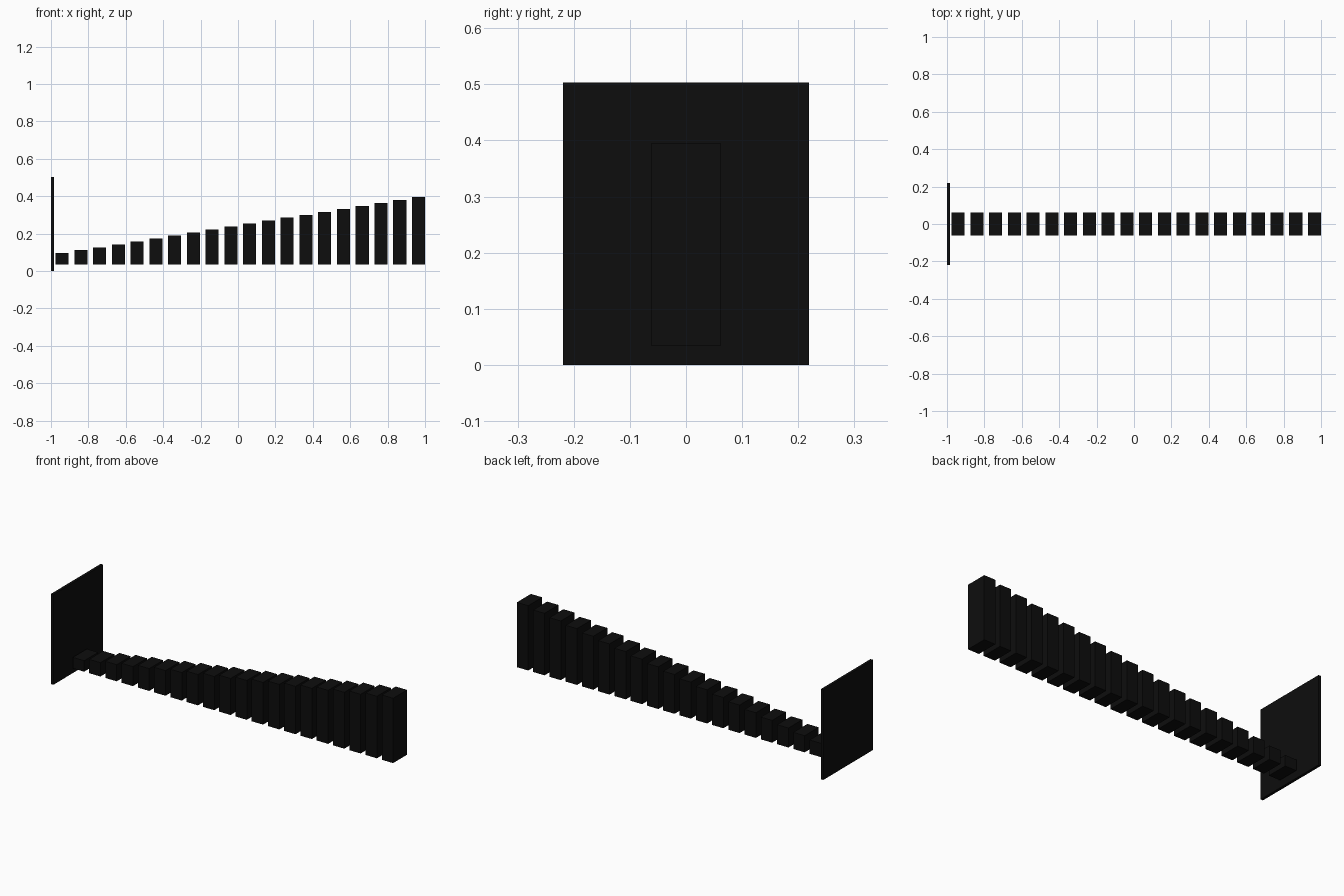
import bpy

if "Cube" in bpy.data.objects:
    bpy.data.objects.remove(bpy.data.objects["Cube"])

black = bpy.data.materials.new("black")
black.diffuse_color = (0.004, 0.004, 0.004, 1)
black.use_nodes = True
black.node_tree.nodes["Principled BSDF"].inputs["Base Color"].default_value = black.diffuse_color


def box(name, x0, x1, half_y, z0, z1):
    bpy.ops.mesh.primitive_cube_add(size=1, location=((x0 + x1) / 2, 0, (z0 + z1) / 2))
    ob = bpy.context.object
    ob.name = name
    ob.scale = (x1 - x0, 2 * half_y, z1 - z0)
    bpy.ops.object.transform_apply(location=False, rotation=False, scale=True)
    ob.data.materials.append(black)


# Upright end plate
box("end_plate", -1.0, -0.985, 0.219, 0.0, 0.503)

# Row of evenly spaced bars, growing steadily taller
COUNT, WIDTH, STEP = 20, 0.07, 0.1003
for i in range(COUNT):
    x1 = 1.0 - (COUNT - 1 - i) * STEP
    box(f"bar_{i + 1:02d}", x1 - WIDTH, x1, 0.0615, 0.034, 0.095 + i * 0.0158)
